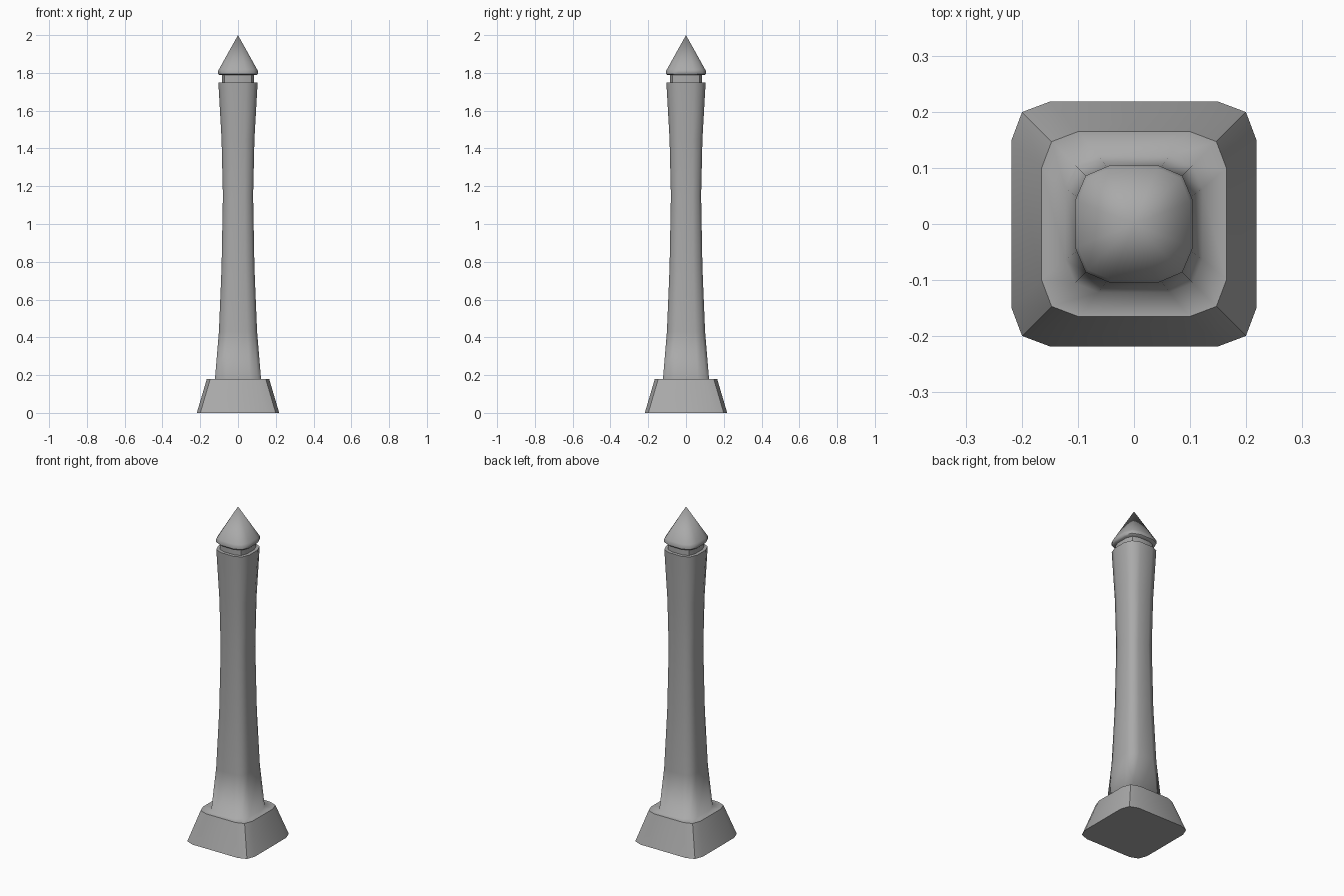
import bpy
import math

if "Cube" in bpy.data.objects:
    bpy.data.objects.remove(bpy.data.objects["Cube"])

stone = bpy.data.materials.new("grey_stone")
stone.use_nodes = True
grey = (0.4, 0.4, 0.4, 1)
stone.diffuse_color = grey
stone.node_tree.nodes["Principled BSDF"].inputs["Base Color"].default_value = grey


def section(r, flat, corner, z):
    """Rounded square: each quarter has two flat ends and one corner point."""
    quarter = [(r, flat * r), (corner * r, corner * r), (flat * r, r)]
    points = []
    for _ in range(4):
        points += [(x, y, z) for x, y in quarter]
        quarter = [(-y, x) for x, y in quarter]
    return points


def loft(name, rings, angle, bottom=True, top=True, tip=None):
    """Skin the sections from bottom to top, then close the ends."""
    verts = [p for ring in rings for p in section(*ring)]
    n = len(section(*rings[0]))
    faces = []
    for k in range(len(rings) - 1):
        for i in range(n):
            j = (i + 1) % n
            a, b = k * n, (k + 1) * n
            faces.append((a + i, a + j, b + j, b + i))
    last = (len(rings) - 1) * n
    if bottom:
        faces.append(tuple(reversed(range(n))))
    if tip is not None:
        verts.append((0, 0, tip))
        faces += [(last + i, last + (i + 1) % n, last + n) for i in range(n)]
    elif top:
        faces.append(tuple(range(last, last + n)))
    mesh = bpy.data.meshes.new(name)
    mesh.from_pydata(verts, [], faces)
    mesh.materials.append(stone)
    obj = bpy.data.objects.new(name, mesh)
    bpy.context.collection.objects.link(obj)
    bpy.ops.object.select_all(action="DESELECT")
    obj.select_set(True)
    bpy.context.view_layer.objects.active = obj
    bpy.ops.object.shade_smooth_by_angle(angle=math.radians(angle))
    return obj


# Tapered plinth with creased corners
loft("plinth", [(0.218, 0.69, 0.915, 0), (0.165, 0.6, 0.89, 0.18)], 30, top=False)

# Waisted shaft, blending smoothly into the ledge on the plinth
loft("shaft", [
    (0.165, 0.6, 0.89, 0.18),
    (0.122, 0.52, 0.86, 0.18),
    (0.101, 0.48, 0.85, 0.43),
    (0.087, 0.45, 0.85, 0.77),
    (0.08, 0.44, 0.85, 1.15),
    (0.087, 0.42, 0.84, 1.45),
    (0.104, 0.4, 0.82, 1.75),
], 89, bottom=False)

# Recessed neck under the cap
loft("neck", [(0.085, 0.4, 0.84, 1.75), (0.085, 0.4, 0.84, 1.79)], 30)

# Projecting band around the cap
loft("cap_band", [
    (0.098, 0.4, 0.82, 1.788),
    (0.105, 0.4, 0.82, 1.795),
    (0.105, 0.4, 0.82, 1.812),
    (0.099, 0.4, 0.82, 1.822),
], 45, top=False)

# Pointed top
loft("spire", [(0.099, 0.4, 0.82, 1.822)], 60, bottom=False, tip=2.0)
